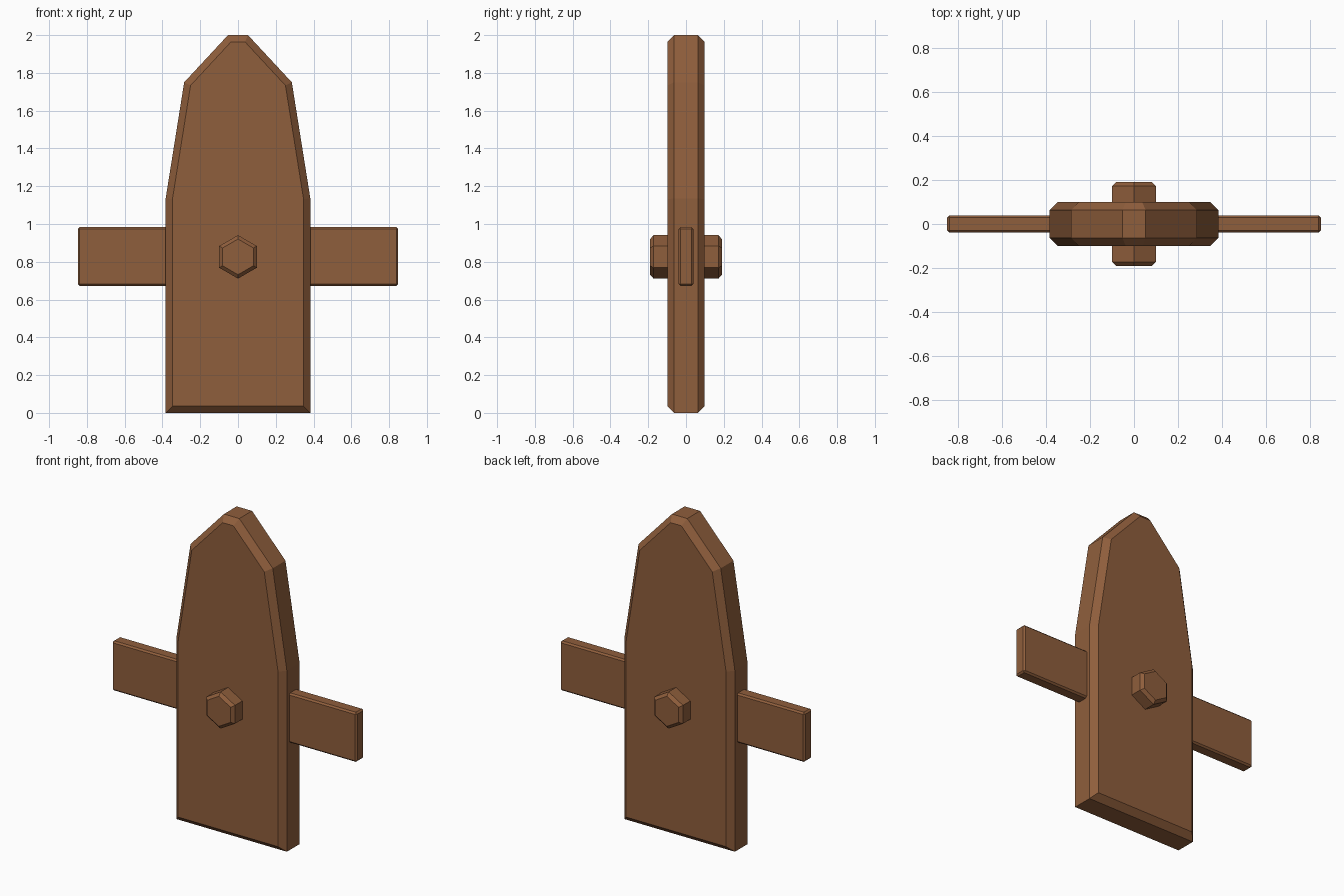
import bpy, bmesh, math

if "Cube" in bpy.data.objects:
    bpy.data.objects.remove(bpy.data.objects["Cube"])

wood = bpy.data.materials.new("brown wood")
wood.diffuse_color = (0.275, 0.112, 0.045, 1)
wood.use_nodes = True
wood.node_tree.nodes["Principled BSDF"].inputs["Base Color"].default_value = wood.diffuse_color


def chamfered_prism(name, profile, half_depth, chamfer, all_edges=False):
    """Extrude an x-z profile along y and chamfer its front and back rims."""
    bm = bmesh.new()
    face = bm.faces.new([bm.verts.new((x, -half_depth, z)) for x, z in profile])
    ext = bmesh.ops.extrude_face_region(bm, geom=[face])
    new_verts = [g for g in ext["geom"] if isinstance(g, bmesh.types.BMVert)]
    bmesh.ops.translate(bm, verts=new_verts, vec=(0, 2 * half_depth, 0))
    # extrude keeps the starting face only when needed, so close both caps
    bmesh.ops.holes_fill(bm, edges=[e for e in bm.edges if e.is_boundary], sides=0)
    bmesh.ops.recalc_face_normals(bm, faces=bm.faces)
    edges = [e for e in bm.edges
             if all_edges or abs(e.verts[0].co.y - e.verts[1].co.y) < 1e-5]
    bmesh.ops.bevel(bm, geom=edges, offset=chamfer, offset_type='OFFSET',
                    segments=1, profile=0.5, affect='EDGES')
    bmesh.ops.recalc_face_normals(bm, faces=bm.faces)
    mesh = bpy.data.meshes.new(name)
    bm.to_mesh(mesh)
    bm.free()
    mesh.materials.append(wood)
    obj = bpy.data.objects.new(name, mesh)
    bpy.context.collection.objects.link(obj)
    return obj


# Pointed upright board, mirrored from its right half
right = [(0.383, 0), (0.383, 1.135), (0.285, 1.75), (0.053, 2.0)]
chamfered_prism("board", right + [(-x, z) for x, z in reversed(right)], 0.099, 0.036)

# Flat crossbar passing through the board
chamfered_prism("crossbar", [(-0.848, 0.672), (0.848, 0.672), (0.848, 0.983), (-0.848, 0.983)],
                0.039, 0.01, all_edges=True)

# Hexagonal peg passing through front to back
hexagon = [(0.115 * math.cos(math.radians(30 + 60 * i)),
            0.826 + 0.115 * math.sin(math.radians(30 + 60 * i))) for i in range(6)]
chamfered_prism("peg", hexagon, 0.19, 0.018)
